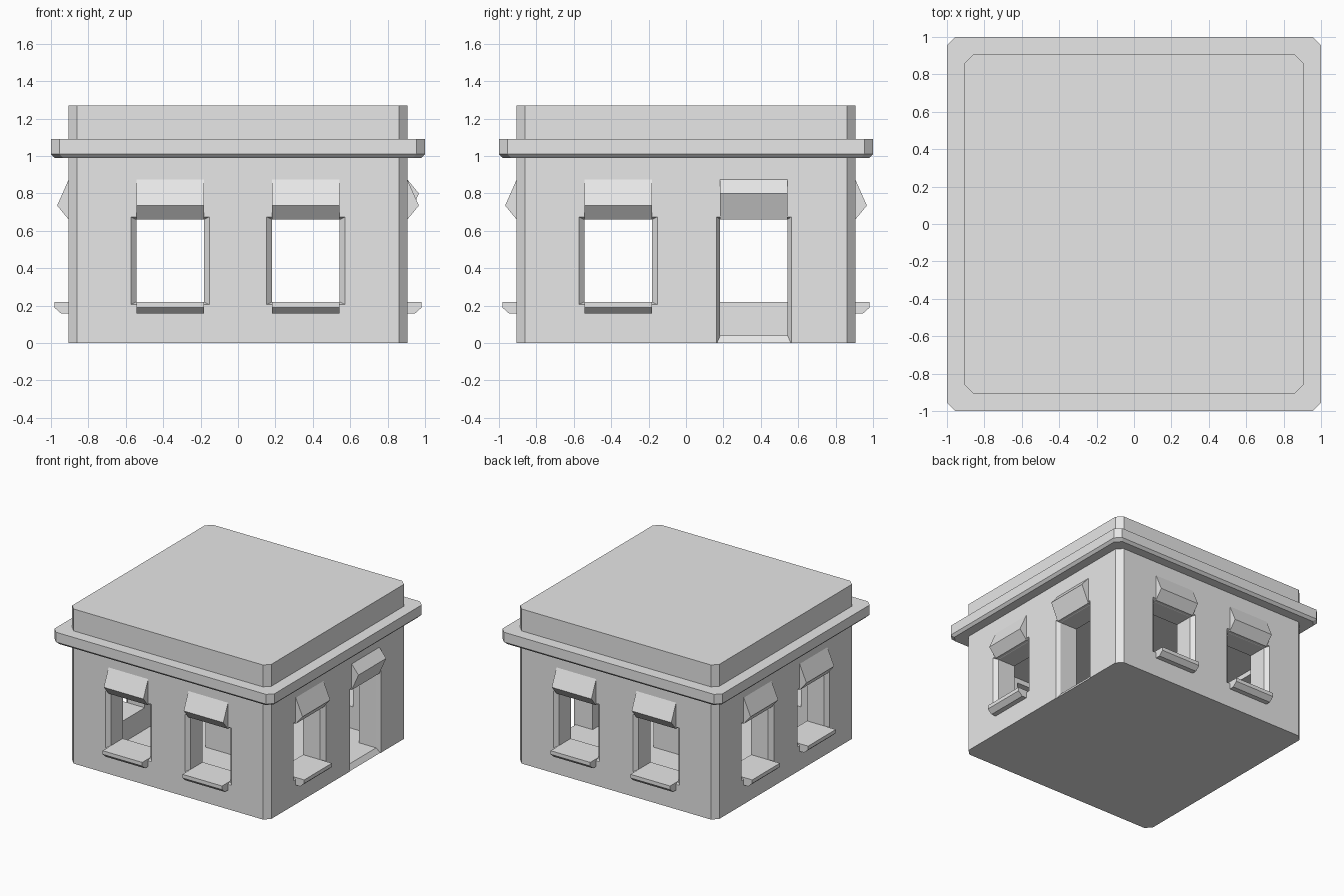
import bpy, bmesh, math
from mathutils import Matrix

if "Cube" in bpy.data.objects:
    bpy.data.objects.remove(bpy.data.objects["Cube"])

WALL = 0.905      # outer face of the walls
ROOM = 0.72       # inner face of the walls
FLOOR = 0.04
SILL, HEAD = 0.22, 0.66
HALF = 0.18       # half width of every opening
OFFSET = 0.363    # opening centre along each wall

grey = bpy.data.materials.new("plaster_grey")
grey.use_nodes = True
grey.diffuse_color = (0.8, 0.8, 0.8, 1)
grey.node_tree.nodes["Principled BSDF"].inputs["Base Color"].default_value = (0.8, 0.8, 0.8, 1)


def loft(name, rings, matrix=None):
    """Join equal-sized rings of points into a closed solid."""
    bm = bmesh.new()
    loops = [[bm.verts.new(p) for p in ring] for ring in rings]
    n = len(loops[0])
    for a, b in zip(loops, loops[1:]):
        for i in range(n):
            j = (i + 1) % n
            bm.faces.new((a[i], a[j], b[j], b[i]))
    bm.faces.new(loops[0][::-1])
    bm.faces.new(loops[-1])
    bmesh.ops.recalc_face_normals(bm, faces=bm.faces)
    if matrix:
        bm.transform(matrix)
    mesh = bpy.data.meshes.new(name)
    bm.to_mesh(mesh)
    bm.free()
    mesh.materials.append(grey)
    obj = bpy.data.objects.new(name, mesh)
    bpy.context.collection.objects.link(obj)
    return obj


def octagon(half, cut, z):
    """Square outline with clipped corners."""
    k = half - cut
    return [(k, -half, z), (half, -k, z), (half, k, z), (k, half, z),
            (-k, half, z), (-half, k, z), (-half, -k, z), (-k, -half, z)]


def square(half, z):
    return [(half, -half, z), (half, half, z), (-half, half, z), (-half, -half, z)]


def extrusion(name, profile, matrix):
    """Profile of (outward, z) points run across an opening."""
    return loft(name, [[(u, -o, z) for o, z in profile] for u in (-HALF, HALF)], matrix)


def opening_cutter(low, matrix, side_flare, low_flare):
    """Straight passage whose outer edges splay open."""
    rings = []
    for out, t in ((0.6, 0), (WALL - 0.03, 0), (WALL + 0.015, 1.5)):
        w, b, h = HALF + side_flare * t, low - low_flare * t, HEAD + 0.015 * t
        rings.append([(-w, -out, b), (w, -out, b), (w, -out, h), (-w, -out, h)])
    return loft("opening_cutter", rings, matrix)


# Main block and the cutter for the room inside
building = loft("building_walls", [octagon(WALL, 0.045, z) for z in (0, 1.27)])
cutters = [loft("room_cutter", [square(ROOM, z) for z in (FLOOR, 0.7)])]

# Cornice with a small chamfer below
loft("cornice", [octagon(0.98, 0.045, 0.99), octagon(1.0, 0.045, 1.01),
                 octagon(1.0, 0.045, 1.09)])

# Core pillar inside the room
loft("core_pillar", [square(0.175, z) for z in (0.03, 0.71)])

window_hood = [(0.88, 0.875), (WALL, 0.875), (0.967, 0.735), (WALL, HEAD), (0.88, HEAD)]
door_hood = [(0.88, 0.875), (WALL, 0.875), (0.967, 0.80), (WALL, HEAD), (0.88, HEAD)]
sill = [(0.86, SILL), (0.982, SILL), (0.982, 0.19), (0.945, 0.157), (0.86, 0.157)]

# Two openings on each wall, with the door on the left wall
names = ("front", "left", "back", "right")
for k, wall in enumerate(names):
    for s in (-1, 1):
        m = Matrix.Rotation(k * math.pi / 2, 4, "Z") @ Matrix.Translation((s * OFFSET, 0, 0))
        if wall == "left" and s == 1:
            cutters.append(opening_cutter(FLOOR, m, 0.02, 0.045))
            extrusion("door_hood", door_hood, m)
        else:
            cutters.append(opening_cutter(SILL, m, 0.03, 0.015))
            extrusion(wall + "_window_hood", window_hood, m)
            extrusion(wall + "_window_sill", sill, m)

# Cut the room and the openings out of the walls
for c in cutters:
    c.hide_render = True
    mod = building.modifiers.new("cut", "BOOLEAN")
    mod.operation = "DIFFERENCE"
    mod.solver = "EXACT"
    mod.object = c
graph = bpy.context.evaluated_depsgraph_get()
result = bpy.data.meshes.new_from_object(building.evaluated_get(graph))
building.modifiers.clear()
building.data = result
for c in cutters:
    bpy.data.objects.remove(c)
